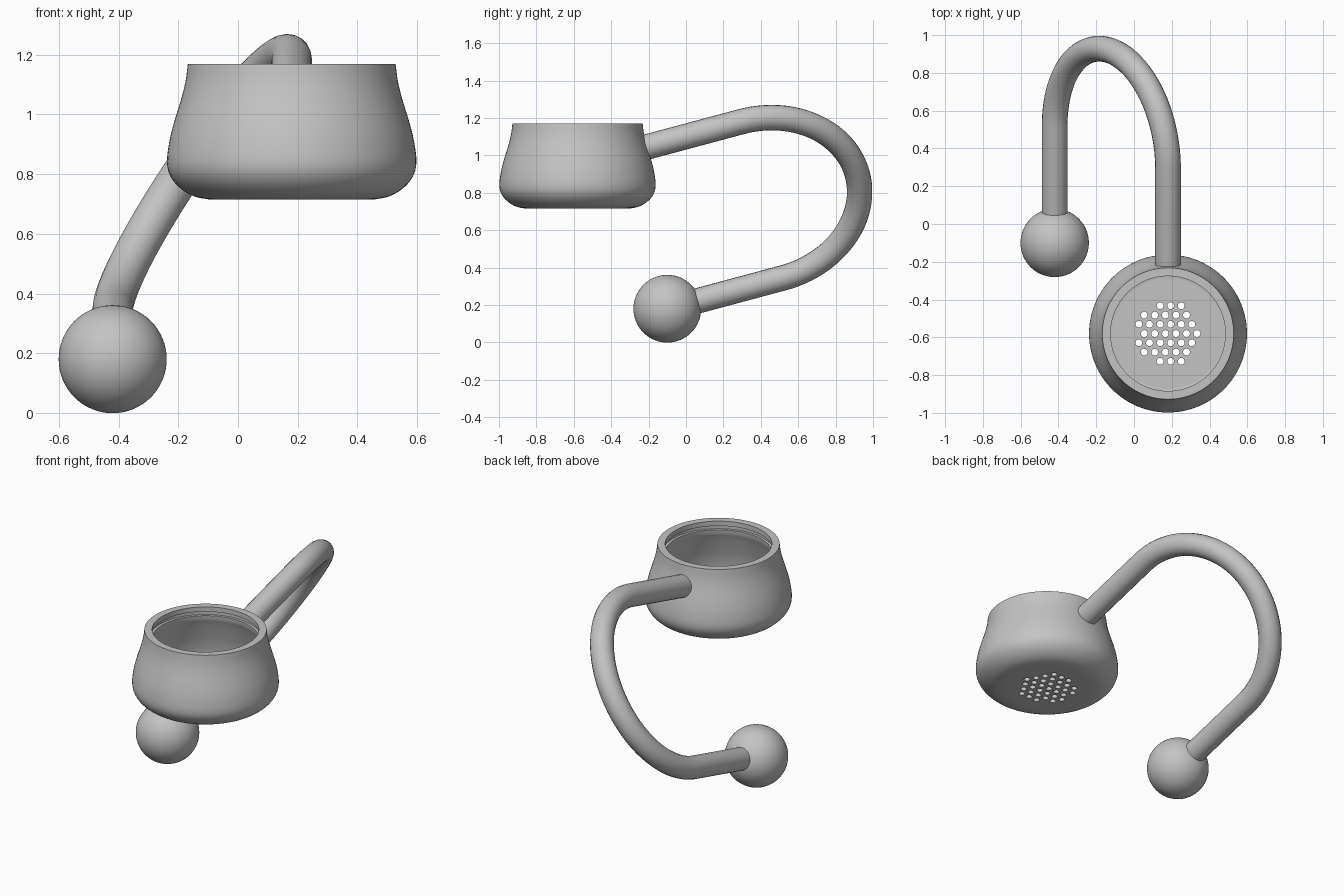
import bpy, bmesh, math
from mathutils import Vector

default = bpy.data.objects.get("Cube")
if default:
    bpy.data.objects.remove(default, do_unlink=True)

metal = bpy.data.materials.new("plain_grey")
metal.use_nodes = True
grey = (0.55, 0.55, 0.55, 1)
metal.diffuse_color = grey
metal.node_tree.nodes["Principled BSDF"].inputs["Base Color"].default_value = grey

BOWL = Vector((0.18, -0.58, 0))
BALL = Vector((-0.42, -0.10, 0.18))
TUBE_R = 0.068


def add_mesh(name, bm, location=(0, 0, 0)):
    bmesh.ops.recalc_face_normals(bm, faces=bm.faces)
    mesh = bpy.data.meshes.new(name)
    bm.to_mesh(mesh)
    bm.free()
    obj = bpy.data.objects.new(name, mesh)
    obj.location = location
    bpy.context.collection.objects.link(obj)
    mesh.materials.append(metal)
    return obj


def select(obj):
    bpy.ops.object.select_all(action='DESELECT')
    obj.select_set(True)
    bpy.context.view_layer.objects.active = obj


def smooth(obj):
    select(obj)
    bpy.ops.object.shade_smooth_by_angle(angle=math.radians(35))


def rounded(points, steps=4):
    """Smooth curve through the given profile points."""
    p = [Vector(q) for q in points]
    p = [2 * p[0] - p[1]] + p + [2 * p[-1] - p[-2]]
    out = []
    for a, b, c, d in zip(p, p[1:], p[2:], p[3:]):
        for i in range(steps):
            t = i / steps
            out.append(0.5 * (2 * b + (c - a) * t + (2 * a - 5 * b + 4 * c - d) * t * t
                              + (3 * b - a - 3 * c + d) * t ** 3))
    return out + [p[-2]]


def lathe(profile, sides=96):
    """Revolve a profile of (radius, height) and close both ends with discs."""
    bm = bmesh.new()
    rings = []
    for r, z in profile:
        angles = [math.tau * i / sides for i in range(sides)]
        rings.append([bm.verts.new((r * math.cos(a), r * math.sin(a), z)) for a in angles])
    for low, high in zip(rings, rings[1:]):
        for i in range(sides):
            j = (i + 1) % sides
            bm.faces.new((low[i], low[j], high[j], high[i]))
    bm.faces.new(rings[0])
    bm.faces.new(rings[-1])
    return bm


# Bowl: rounded outside, grooved mouth, hollow inside
outer = rounded([(0.275, 0.715), (0.325, 0.725), (0.37, 0.75), (0.405, 0.79), (0.418, 0.84),
                 (0.409, 0.915), (0.391, 0.985), (0.371, 1.05), (0.356, 1.11), (0.348, 1.17)])
mouth = [(0.304, 1.17), (0.304, 1.14), (0.32, 1.14), (0.32, 1.115), (0.304, 1.115)]
inner = rounded([(0.306, 1.09), (0.321, 1.05), (0.341, 0.985), (0.359, 0.915),
                 (0.368, 0.84), (0.352, 0.795), (0.31, 0.768), (0.27, 0.765)])
bowl = add_mesh("bowl", lathe([(0.25, 0.715)] + outer + mouth + inner + [(0.25, 0.765)]), BOWL)

# Staggered drain holes through the bowl floor
bm = bmesh.new()
pitch, row_gap = 0.056, 0.049
rows = [(-0.042, 3), (-0.126, 5), (-0.154, 6), (-0.126, 6), (-0.154, 6), (-0.126, 5), (-0.042, 3)]
for row, (start, count) in enumerate(rows):
    for i in range(count):
        made = bmesh.ops.create_cone(bm, cap_ends=True, segments=20, radius1=0.018,
                                     radius2=0.018, depth=0.2)
        spot = Vector((start + i * pitch, (3 - row) * row_gap, 0.74))
        bmesh.ops.translate(bm, verts=made["verts"], vec=spot)
cutter = add_mesh("hole_cutter", bm, BOWL)
cutter.hide_render = True
bpy.context.view_layer.update()
cut = bowl.modifiers.new("drain_holes", 'BOOLEAN')
cut.operation = 'DIFFERENCE'
cut.solver = 'EXACT'
cut.object = cutter
select(bowl)
bpy.ops.object.modifier_apply(modifier=cut.name)
bpy.data.objects.remove(cutter, do_unlink=True)
smooth(bowl)

# Counterweight ball
bm = bmesh.new()
bmesh.ops.create_uvsphere(bm, u_segments=64, v_segments=32, radius=0.181)
smooth(add_mesh("ball", bm, BALL))

# Hooked tube: two parallel sloping arms joined by a half circle
tilt = math.radians(15)
along = Vector((0, math.cos(tilt), math.sin(tilt)))
top, bottom = Vector((0.18, 0.295, 1.18)), Vector((-0.42, 0.52, 0.345))
centre, spoke = (top + bottom) / 2, (top - bottom) / 2
path = [top - along * (0.53 / along.y)]
for i in range(65):
    a = math.pi * i / 64
    path.append(centre + spoke * math.cos(a) + along * spoke.length * math.sin(a))
path.append(bottom - along * (0.55 / along.y))

curve = bpy.data.curves.new("hook_tube", 'CURVE')
curve.dimensions = '3D'
curve.bevel_depth = TUBE_R
curve.bevel_resolution = 8
curve.use_fill_caps = True
spline = curve.splines.new('POLY')
spline.points.add(len(path) - 1)
for point, co in zip(spline.points, path):
    point.co = (*co, 1)
curve.materials.append(metal)
tube = bpy.data.objects.new("hook_tube", curve)
bpy.context.collection.objects.link(tube)
select(tube)
bpy.ops.object.convert(target='MESH')
smooth(bpy.context.view_layer.objects.active)
